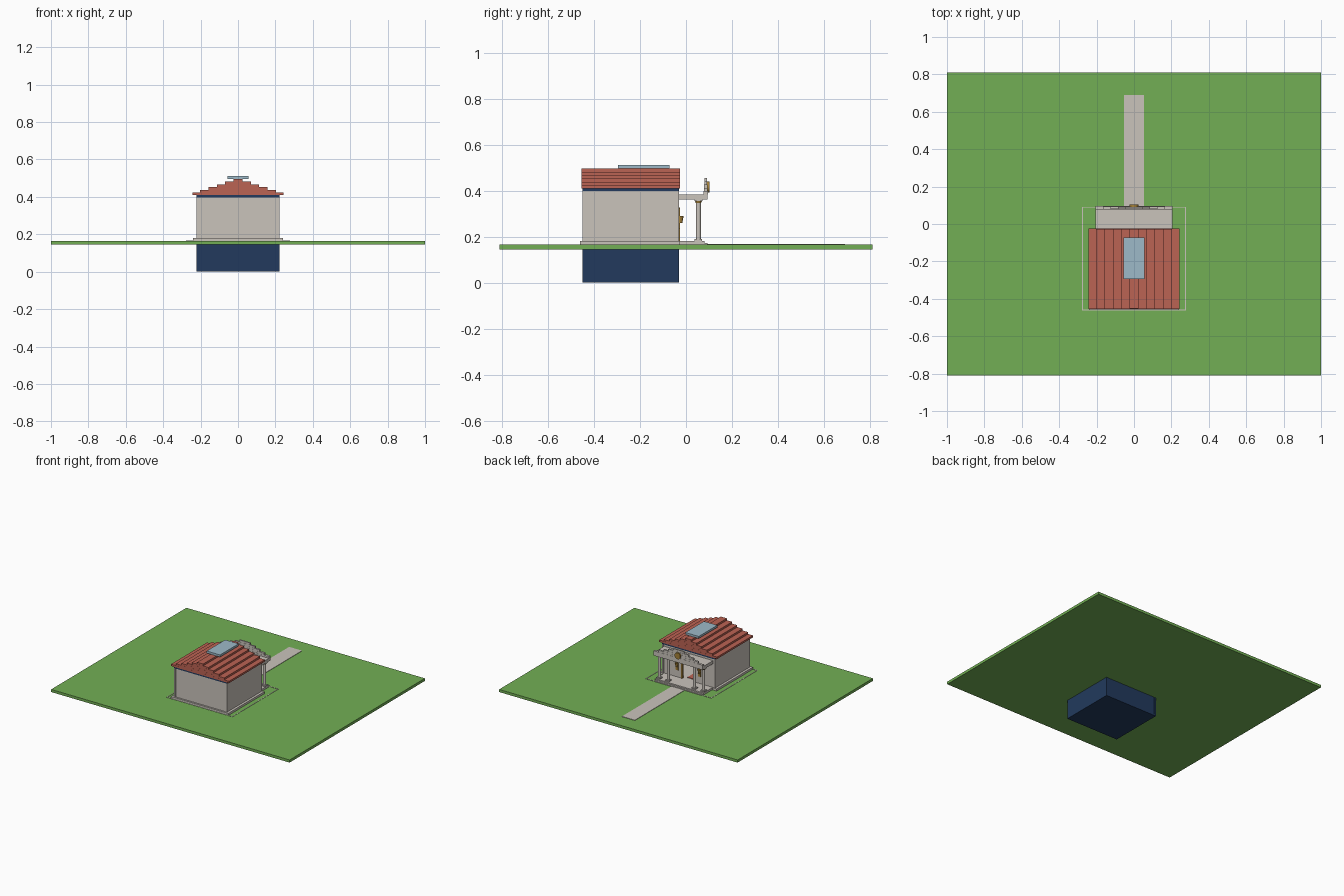
import bpy
import math

if "Cube" in bpy.data.objects:
    bpy.data.objects.remove(bpy.data.objects["Cube"])


def material(name, rgb):
    m = bpy.data.materials.new(name)
    m.diffuse_color = (*rgb, 1)
    m.use_nodes = True
    m.node_tree.nodes["Principled BSDF"].inputs["Base Color"].default_value = m.diffuse_color
    return m


GRASS = material("grass green", (0.17, 0.43, 0.09))
STONE = material("pale stone", (0.59, 0.55, 0.50))
RED = material("terracotta", (0.50, 0.125, 0.088))
NAVY = material("navy", (0.016, 0.042, 0.11))
GLASS = material("skylight blue", (0.34, 0.49, 0.58))
GOLD = material("old gold", (0.38, 0.22, 0.04))


def box(name, x, y, z, mat):
    """Box given by its (min, max) range on each axis."""
    x0, x1 = x
    y0, y1 = y
    z0, z1 = z
    bpy.ops.mesh.primitive_cube_add(
        size=1, location=((x0 + x1) / 2, (y0 + y1) / 2, (z0 + z1) / 2))
    ob = bpy.context.object
    ob.scale = (x1 - x0, y1 - y0, z1 - z0)
    bpy.ops.object.transform_apply(location=False, rotation=False, scale=True)
    ob.name = name
    ob.data.materials.append(mat)
    return ob


def cylinder(name, loc, r, depth, mat, rot=(0, 0, 0), r2=None, sides=16):
    bpy.ops.mesh.primitive_cone_add(
        vertices=sides, radius1=r, radius2=r if r2 is None else r2,
        depth=depth, location=loc, rotation=rot)
    ob = bpy.context.object
    ob.name = name
    ob.data.materials.append(mat)
    bpy.ops.object.shade_smooth_by_angle()
    return ob


# Lawn and garden path
box("lawn", (-1, 1), (-0.81, 0.81), (0.145, 0.165), GRASS)
box("path", (-0.054, 0.054), (0.09, 0.69), (0.164, 0.168), STONE)

# Thin kerb line around the house
box("kerb_south", (-0.277, 0.277), (-0.462, -0.457), (0.164, 0.167), STONE)
for s, side in ((-1, "left"), (1, "right")):
    xs = sorted((s * 0.272, s * 0.277))
    box("kerb_" + side, xs, (-0.46, 0.092), (0.164, 0.167), STONE)
    xs = sorted((s * 0.2, s * 0.277))
    box("kerb_north_" + side, xs, (0.087, 0.092), (0.164, 0.167), STONE)

# Cellar
box("cellar_floor", (-0.222, 0.222), (-0.45, -0.03), (0, 0.012), NAVY)
for s, side in ((-1, "left"), (1, "right")):
    box("cellar_wall_" + side, sorted((s * 0.208, s * 0.222)),
        (-0.45, -0.03), (0.012, 0.15), NAVY)
box("cellar_wall_south", (-0.208, 0.208), (-0.449, -0.436), (0.012, 0.15), NAVY)
box("cellar_wall_north", (-0.208, 0.208), (-0.044, -0.031), (0.012, 0.15), NAVY)

# Plinth and house walls, with a doorway on the porch side
box("plinth", (-0.24, 0.24), (-0.46, -0.025), (0.16, 0.181), STONE)
for s, side in ((-1, "left"), (1, "right")):
    box("side_wall_" + side, sorted((s * 0.208, s * 0.222)),
        (-0.45, -0.03), (0.18, 0.398), STONE)
    box("door_wall_" + side, sorted((s * 0.055, s * 0.208)),
        (-0.044, -0.031), (0.18, 0.398), STONE)
    box("lining_" + side, sorted((s * 0.2, s * 0.207)),
        (-0.43, -0.046), (0.18, 0.398), NAVY)
box("back_wall", (-0.208, 0.208), (-0.447, -0.436), (0.18, 0.398), STONE)
box("back_lining", (-0.2, 0.2), (-0.435, -0.428), (0.18, 0.398), NAVY)
box("door_lintel", (-0.055, 0.055), (-0.044, -0.031), (0.32, 0.398), STONE)
box("ceiling_slab", (-0.222, 0.222), (-0.45, -0.03), (0.397, 0.41), NAVY)
box("interior_rug", (-0.03, 0.03), (-0.3, -0.06), (0.18, 0.185), RED)

# Stepped tile roof and skylight
for i, w in enumerate((0.243, 0.203, 0.157, 0.112, 0.07, 0.025)):
    inset = 0.0004 * i
    z = 0.409 + i * 0.0144
    box(f"roof_step_{i + 1}", (-w, w), (-0.455 + inset, -0.025 - inset),
        (z, z + 0.0144), RED)
box("skylight", (-0.056, 0.056), (-0.295, -0.072), (0.496, 0.512), GLASS)

# Porch floor with a lower step, and flat porch roof
box("porch_floor", (-0.203, 0.203), (-0.03, 0.08), (0.16, 0.181), STONE)
box("porch_step", (-0.2, 0.2), (0.08, 0.094), (0.16, 0.172), STONE)
box("porch_roof", (-0.205, 0.205), (-0.031, 0.094), (0.361, 0.384), STONE)

# Columns with bases and capitals
for n, x in enumerate((-0.185, -0.11, 0.11, 0.185)):
    cylinder(f"column_{n + 1}", (x, 0.054, 0.268), 0.011, 0.175, STONE)
    box(f"column_base_{n + 1}", (x - 0.016, x + 0.016), (0.038, 0.07),
        (0.18, 0.189), STONE)
    cylinder(f"column_capital_{n + 1}", (x, 0.054, 0.351), 0.012, 0.008,
             GOLD, r2=0.015)
    box(f"column_block_{n + 1}", (x - 0.017, x + 0.017), (0.037, 0.071),
        (0.354, 0.362), STONE)

# Stepped pediment with a round gold medallion
for i, w in enumerate((0.205, 0.165, 0.125, 0.085, 0.045)):
    z = 0.383 + i * 0.0145
    box(f"pediment_step_{i + 1}", (-w, w), (0.077 + 0.001 * i, 0.095 - 0.001 * i),
        (z, z + 0.0145), STONE)
cylinder("medallion", (0, 0.097, 0.415), 0.024, 0.012, GOLD,
         rot=(math.pi / 2, 0, 0), sides=24)

# Door frame and wall lamps
for s, side in ((-1, "left"), (1, "right")):
    box("door_jamb_" + side, sorted((s * 0.052, s * 0.06)),
        (-0.045, -0.026), (0.18, 0.326), GOLD)
    x = s * 0.095
    box("lamp_plate_" + side, (x - 0.011, x + 0.011), (-0.031, -0.025),
        (0.235, 0.325), GOLD)
    cylinder("lamp_cup_" + side, (x, -0.022, 0.275), 0.006, 0.03, GOLD,
             r2=0.012, sides=12)
box("door_head", (-0.06, 0.06), (-0.045, -0.026), (0.318, 0.326), GOLD)
